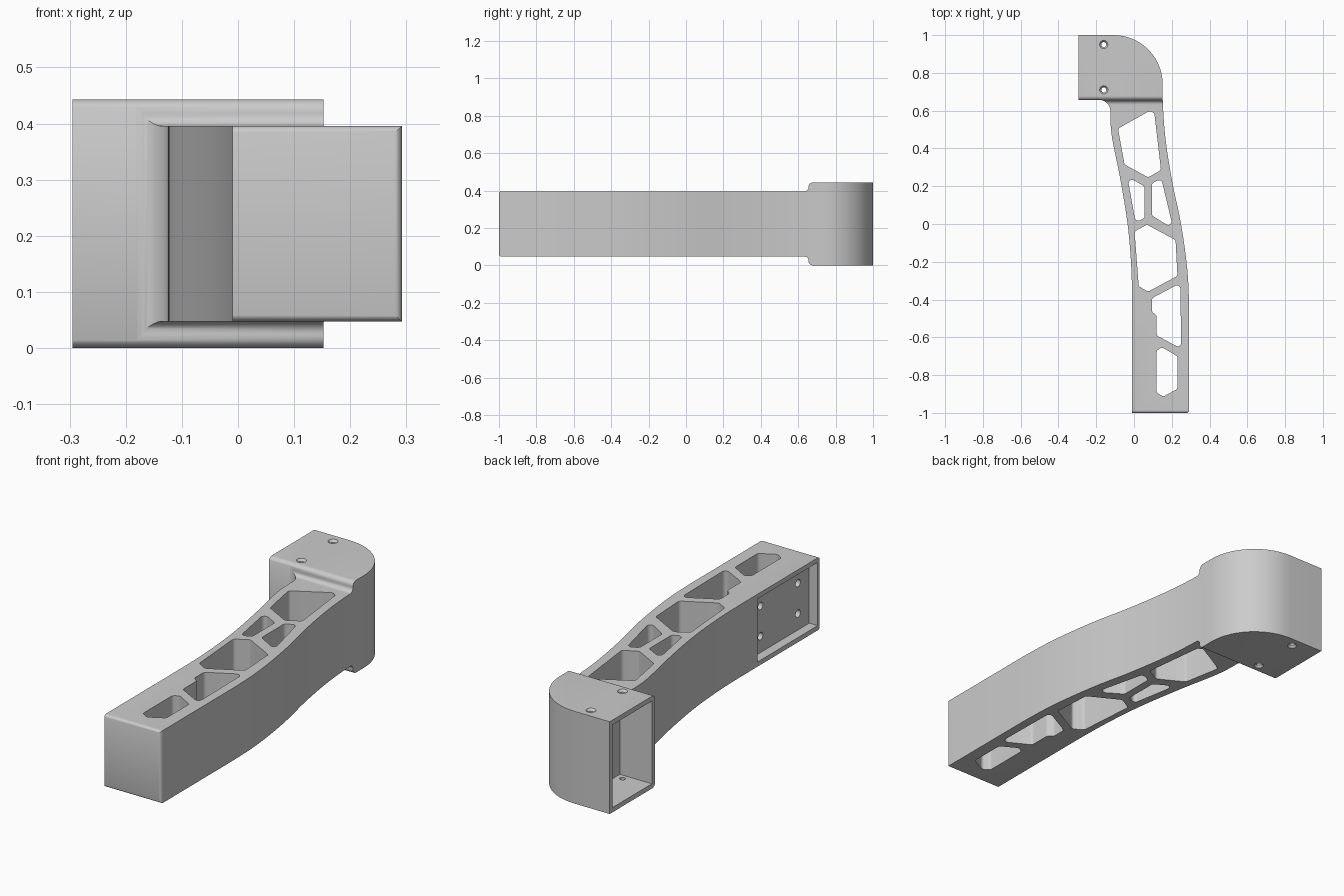
import bpy, bmesh, math
from mathutils import Vector

if "Cube" in bpy.data.objects:
    bpy.data.objects.remove(bpy.data.objects["Cube"])

ZC = 0.2215  # mid height of the part


def round_poly(pts, seg=8):
    """Fillet every (x, y, radius) corner of a closed polygon."""
    out, n = [], len(pts)
    for i, (x, y, r) in enumerate(pts):
        p = Vector((x, y))
        if r == 0:
            out.append(p)
            continue
        q0, q1 = pts[i - 1], pts[(i + 1) % n]
        a, b = Vector(q0[:2]) - p, Vector(q1[:2]) - p
        half = a.angle(b) / 2
        t = min(r / math.tan(half), a.length * (0.48 if q0[2] else 0.98),
                b.length * (0.48 if q1[2] else 0.98))
        r = t * math.tan(half)
        a.normalize()
        b.normalize()
        c = p + (a + b).normalized() * (r / math.sin(half))
        s, e = p + a * t - c, p + b * t - c
        ang = s.angle_signed(e)
        for k in range(seg + 1):
            f = -ang * k / seg
            out.append(c + Vector((s.x * math.cos(f) - s.y * math.sin(f),
                                   s.x * math.sin(f) + s.y * math.cos(f))))
    return out


def spline(pts, seg=6):
    """Catmull-Rom samples through the points, vertical at both ends."""
    v = [Vector(p) for p in pts]
    up = v[0] - v[1]
    v = [v[0] + Vector((0, up.y))] + v + [v[-1] + Vector((0, v[-1].y - v[-2].y))]
    out = []
    for i in range(1, len(v) - 2):
        a, b, c, d = v[i - 1:i + 3]
        for k in range(seg):
            t = k / seg
            out.append(0.5 * (2 * b + (c - a) * t + (2 * a - 5 * b + 4 * c - d) * t ** 2
                              + (3 * b - a - 3 * c + d) * t ** 3))
    return out + [v[-2]]


def make(name, bm):
    bmesh.ops.recalc_face_normals(bm, faces=bm.faces)
    me = bpy.data.meshes.new(name)
    bm.to_mesh(me)
    bm.free()
    ob = bpy.data.objects.new(name, me)
    bpy.context.collection.objects.link(ob)
    return ob


def prism(name, pts, axis, lo, hi):
    """Extrude a profile: axis z takes (x, y), axis x takes (y, z)."""
    bm = bmesh.new()
    put = (lambda p, t: (p[0], p[1], t)) if axis == 'z' else (lambda p, t: (t, p[0], p[1]))
    a = [bm.verts.new(put(p, lo)) for p in pts]
    b = [bm.verts.new(put(p, hi)) for p in pts]
    bm.faces.new(a)
    bm.faces.new(b)
    for i in range(len(a)):
        j = (i + 1) % len(a)
        bm.faces.new((a[i], a[j], b[j], b[i]))
    return make(name, bm)


def circle(u, v, r, n=24):
    return [(u + r * math.cos(2 * math.pi * k / n), v + r * math.sin(2 * math.pi * k / n))
            for k in range(n)]


def rect(u0, u1, v0, v1):
    return [(u0, v0), (u1, v0), (u1, v1), (u0, v1)]


def boolean(ob, cutter, op='DIFFERENCE'):
    cutter.hide_render = True
    m = ob.modifiers.new("cut", 'BOOLEAN')
    m.operation, m.solver, m.object = op, 'EXACT', cutter
    bpy.context.view_layer.objects.active = ob
    bpy.ops.object.modifier_apply(modifier=m.name)
    bpy.data.objects.remove(cutter)


# plan outline: curved arm sides, filleted neck, rounded head corner
left = spline([(-0.125, 0.56), (-0.115, 0.45), (-0.073, 0.24), (-0.034, 0.0),
               (-0.015, -0.22), (-0.01, -0.42)])
right = spline([(0.152, 0.66), (0.167, 0.45), (0.203, 0.22), (0.249, 0.0),
                (0.282, -0.24), (0.292, -0.45)])
outline = ([(-0.295, 0.657, 0), (-0.125, 0.657, 0.06)] + [(p.x, p.y, 0) for p in left]
           + [(-0.01, -1, 0), (0.292, -1, 0.014)] + [(p.x, p.y, 0) for p in reversed(right)]
           + [(0.152, 1, 0.26), (-0.295, 1, 0)])
body = prism("bracket_arm", round_poly(outline, 14), 'z', -0.2, 0.7)

# side profile: slim arm stepping up to the taller head
upper = [(-1.0004, 0.174, 0.014), (0.655, 0.174, 0.022), (0.655, 0.2215, 0.025), (1.1, 0.2215, 0)]
side = upper + [(y, -z, r) for y, z, r in reversed(upper)]
boolean(body, prism("side_profile", [(p.x, p.y + ZC) for p in round_poly(side)], 'x', -0.6, 0.6),
        'INTERSECT')

# truss windows through the arm
windows = [
    [(-0.085, 0.505), (0.085, 0.6), (0.108, 0.585), (0.143, 0.285), (0.075, 0.247), (-0.05, 0.315)],
    [(-0.035, 0.25), (0.055, 0.2), (0.055, 0.03), (0.008, 0.01)],
    [(0.095, 0.215), (0.145, 0.24), (0.208, -0.025), (0.095, 0.045)],
    [(0.003, -0.04), (0.068, -0.003), (0.22, -0.085), (0.23, -0.275), (0.075, -0.358), (0.025, -0.33)],
    [(0.095, -0.393), (0.245, -0.313), (0.25, -0.66), (0.12, -0.59), (0.12, -0.485), (0.095, -0.465)],
    [(0.12, -0.67), (0.148, -0.653), (0.23, -0.70), (0.23, -0.873), (0.155, -0.914), (0.12, -0.893)],
]
for w in windows:
    boolean(body, prism("window", round_poly([(x, y, 0.018) for x, y in w], 6), 'z', -0.2, 0.7))

# open pocket in the head and shallow recess in the arm side
boolean(body, prism("head_pocket", rect(0.68, 0.978, 0.023, 0.42), 'x', -0.4, -0.125))
boolean(body, prism("side_recess", rect(-0.985, -0.53, 0.07, 0.373), 'x', -0.1, 0.035))

# screw holes in the recess
for y in (-0.9, -0.615):
    for z in (-0.073, 0.073):
        boolean(body, prism("recess_hole", circle(y, ZC + z, 0.018), 'x', 0.0, 0.1))

# countersunk screw holes through the head
for y in (0.71, 0.95):
    boolean(body, prism("head_hole", circle(-0.16, y, 0.013), 'z', -0.2, 0.7))
    for s in (1, -1):
        bm = bmesh.new()
        bmesh.ops.create_cone(bm, cap_ends=True, segments=24, depth=0.024,
                              radius1=0.012 if s > 0 else 0.032,
                              radius2=0.032 if s > 0 else 0.012)
        bmesh.ops.translate(bm, vec=(-0.16, y, ZC + s * 0.2215), verts=bm.verts)
        boolean(body, make("countersink", bm))

# smooth curved surfaces, keep edges crisp
bpy.ops.object.select_all(action='DESELECT')
body.select_set(True)
bpy.context.view_layer.objects.active = body
bpy.ops.object.shade_smooth_by_angle(angle=math.radians(30))
